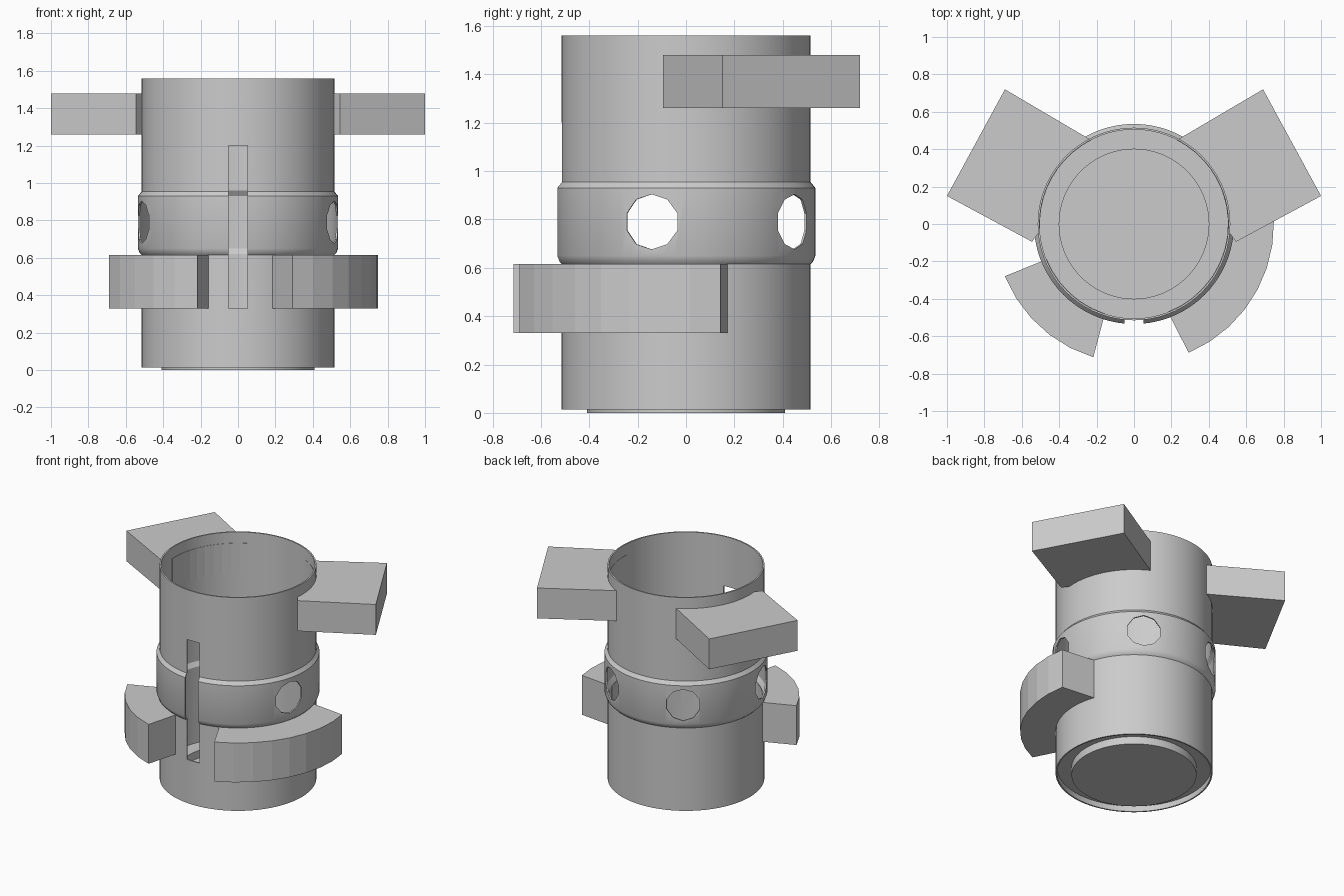
import bpy, bmesh, math
from mathutils import Matrix, Vector

if "Cube" in bpy.data.objects:
    bpy.data.objects.remove(bpy.data.objects["Cube"])


def polar(r, deg):
    a = math.radians(deg)
    return (r * math.cos(a), r * math.sin(a))


def arc(r, a0, a1, n):
    return [polar(r, a0 + (a1 - a0) * i / n) for i in range(n + 1)]


def finish(bm, name):
    bmesh.ops.recalc_face_normals(bm, faces=bm.faces[:])
    me = bpy.data.meshes.new(name)
    bm.to_mesh(me)
    bm.free()
    ob = bpy.data.objects.new(name, me)
    bpy.context.collection.objects.link(ob)
    return ob


def lathe(name, profile, steps=72):
    bm = bmesh.new()
    vs = [bm.verts.new((r, 0, z)) for r, z in profile]
    es = [bm.edges.new(p) for p in zip(vs, vs[1:])]
    bmesh.ops.spin(bm, geom=vs + es, cent=(0, 0, 0), axis=(0, 0, 1),
                   angle=math.tau, steps=steps, use_merge=True)
    bmesh.ops.remove_doubles(bm, verts=bm.verts[:], dist=0.0005)
    return finish(bm, name)


def prism(name, outline, z0, z1):
    bm = bmesh.new()
    f = bm.faces.new([bm.verts.new((x, y, z0)) for x, y in outline])
    top = bmesh.ops.extrude_face_region(bm, geom=[f])
    for v in top["geom"]:
        if isinstance(v, bmesh.types.BMVert):
            v.co.z = z1
    return finish(bm, name)


# Thin-walled sleeve with a raised collar and a stepped floor
sleeve = lathe("sleeve", [
    (0, 0), (.41, 0), (.41, .055), (.505, .055), (.505, .015),
    (.515, .015), (.515, .615), (.525, .625), (.535, .65), (.535, .93),
    (.515, .955), (.515, 1.56), (.505, 1.56), (.505, .96), (.525, .93),
    (.525, .65), (.505, .62), (.505, .07), (.40, .07), (.40, .015), (0, .015)])

# Cutters: front slot and four ten-sided collar holes
cutters = [prism("slot_cutter", [(-.052, -.7), (.052, -.7), (.052, -.3), (-.052, -.3)], .33, 1.2)]
for ang in (-15.5, 57, 123, 195.5):
    x, y = polar(.53, ang)
    bm = bmesh.new()
    bmesh.ops.create_cone(bm, cap_ends=True, segments=10, radius1=.114, radius2=.114, depth=.3)
    rot = Vector((x, y, 0)).to_track_quat('Z', 'Y').to_matrix().to_4x4()
    bm.transform(Matrix.Translation((x, y, .79)) @ rot)
    cutters.append(finish(bm, "hole_cutter"))

bpy.context.view_layer.objects.active = sleeve
sleeve.select_set(True)
for c in cutters:
    c.hide_render = True
    m = sleeve.modifiers.new("cut", 'BOOLEAN')
    m.operation, m.solver, m.object = 'DIFFERENCE', 'EXACT', c
    bpy.ops.object.modifier_apply(modifier=m.name)
    bpy.data.objects.remove(c)
bpy.ops.object.shade_smooth_by_angle(angle=math.radians(25))

# Upper wings, mirrored left and right
wing = [(.69, .72), (1.0, .15), (.545, -.095)] + arc(.503, -4, 63, 10)
for name, s in (("right_wing", 1), ("left_wing", -1)):
    prism(name, [(x * s, y) for x, y in wing], 1.26, 1.48)

# Lower curved blocks
prism("right_curved_block", arc(.748, -67, 11, 8) + arc(.503, 20, -69, 10), .33, .615)
prism("left_curved_block", arc(.745, 202, 253, 5) + arc(.503, 252, 202, 6), .33, .615)
